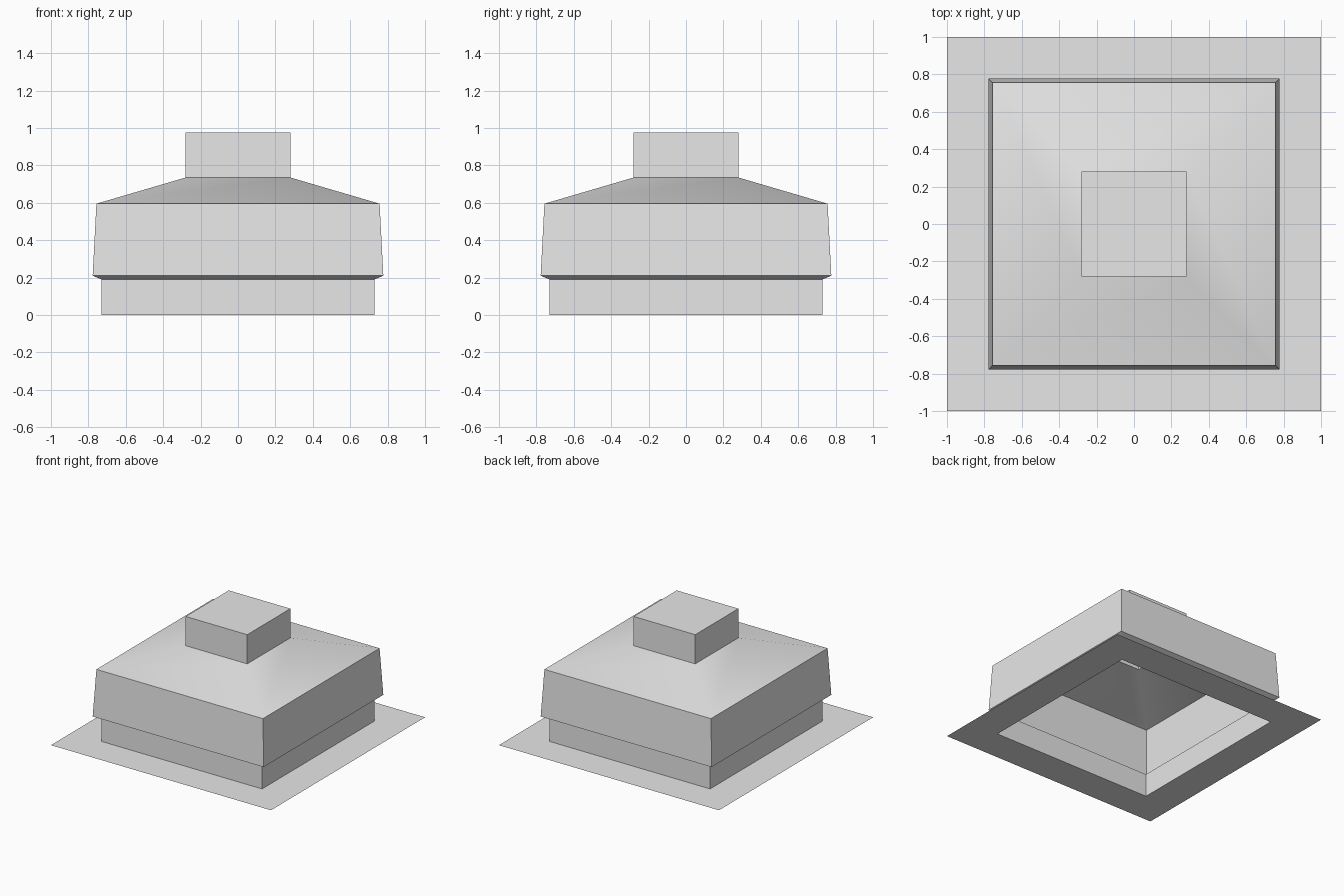
import bpy, bmesh

# Remove the default object
cube = bpy.data.objects.get("Cube")
if cube:
    bpy.data.objects.remove(cube, do_unlink=True)

# Single light grey material
grey = bpy.data.materials.new("light_grey")
grey.use_nodes = True
colour = (0.8, 0.8, 0.8, 1)
grey.diffuse_color = colour
grey.node_tree.nodes["Principled BSDF"].inputs["Base Color"].default_value = colour


def square_shell(name, profile, capped=False):
    """Open square shell lofted through (half width, height) pairs."""
    bm = bmesh.new()
    rings = [[bm.verts.new((sx * w, sy * w, z))
              for sx, sy in ((-1, -1), (1, -1), (1, 1), (-1, 1))]
             for w, z in profile]
    for low, high in zip(rings, rings[1:]):
        for i in range(4):
            j = (i + 1) % 4
            bm.faces.new((low[i], low[j], high[j], high[i]))
    if capped:
        bm.faces.new(rings[-1])
    mesh = bpy.data.meshes.new(name)
    bm.to_mesh(mesh)
    bm.free()
    mesh.materials.append(grey)
    obj = bpy.data.objects.new(name, mesh)
    bpy.context.collection.objects.link(obj)
    return obj


# Flat roof flange around the opening, and the upright curb
square_shell("base_flange", [(1, 0), (0.73, 0)])
square_shell("curb", [(0.73, 0), (0.73, 0.19)])

# Overhanging lip and tapered hood walls
square_shell("hood", [(0.73, 0.19), (0.777, 0.21), (0.757, 0.595)])

# Shallow pyramid roof, softly shaded over its hips
roof = square_shell("hood_roof", [(0.757, 0.595), (0.28, 0.735)])
bpy.ops.object.select_all(action="DESELECT")
roof.select_set(True)
bpy.context.view_layer.objects.active = roof
bpy.ops.object.shade_smooth_by_angle()

# Closed square cap on top
square_shell("top_cap", [(0.28, 0.735), (0.28, 0.975)], capped=True)
